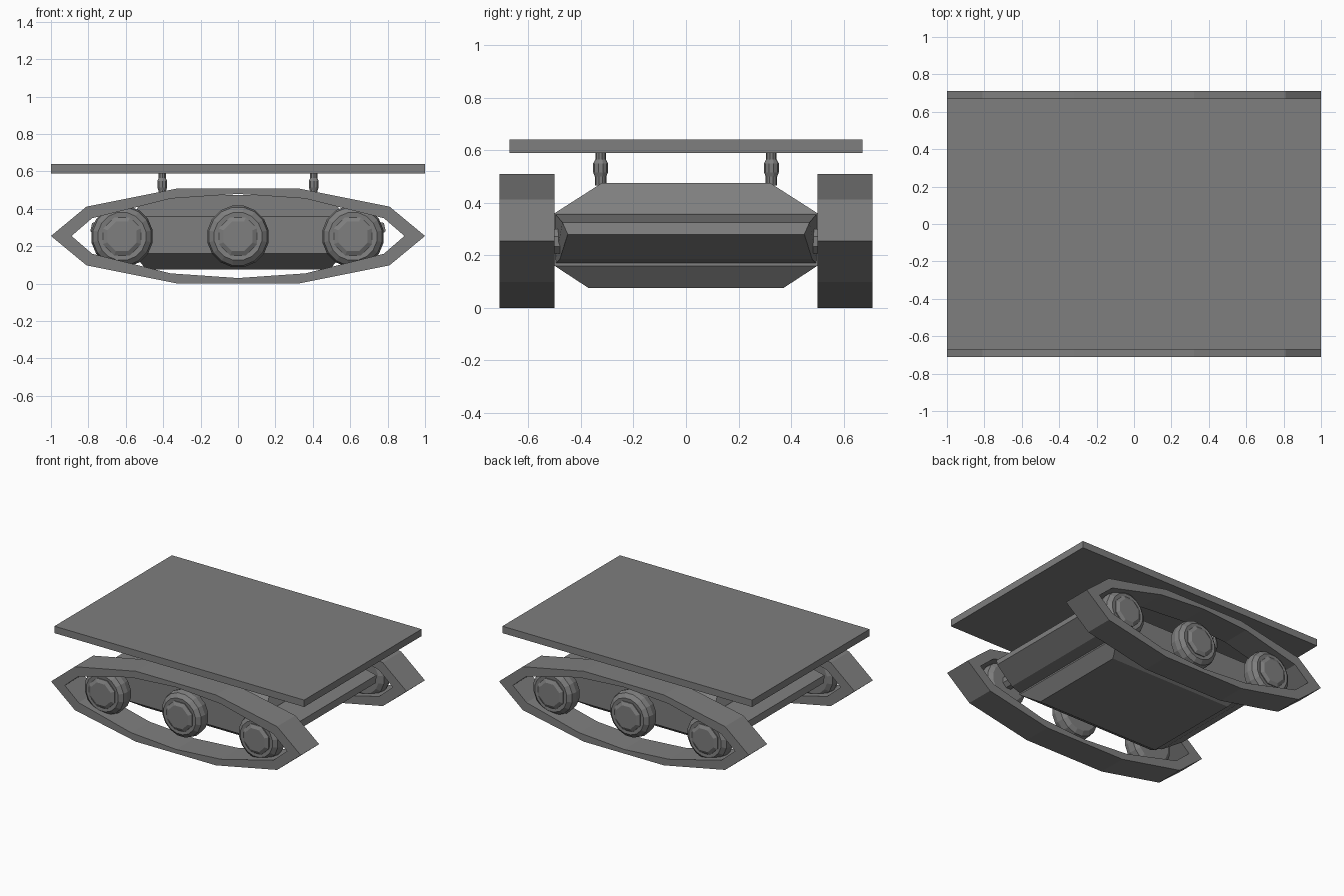
import bpy, bmesh, math
from mathutils import Vector

if "Cube" in bpy.data.objects:
    bpy.data.objects.remove(bpy.data.objects["Cube"])

# dark grey paint for every part
paint = bpy.data.materials.new("dark_grey")
paint.diffuse_color = (0.21, 0.21, 0.21, 1)
paint.use_nodes = True
paint.node_tree.nodes["Principled BSDF"].inputs["Base Color"].default_value = paint.diffuse_color


def make(name, bm):
    bmesh.ops.remove_doubles(bm, verts=bm.verts, dist=1e-5)
    bmesh.ops.recalc_face_normals(bm, faces=bm.faces)
    me = bpy.data.meshes.new(name)
    bm.to_mesh(me)
    bm.free()
    me.materials.append(paint)
    ob = bpy.data.objects.new(name, me)
    bpy.context.collection.objects.link(ob)
    return ob


def loft(name, rings, closed=False):
    """Skin a list of point rings; cap the ends, or join last to first."""
    bm = bmesh.new()
    vs = [[bm.verts.new(p) for p in r] for r in rings]
    n = len(vs[0])
    for a, b in zip(vs, vs[1:] + (vs[:1] if closed else [])):
        for i in range(n):
            j = (i + 1) % n
            bm.faces.new((a[i], a[j], b[j], b[i]))
    if not closed:
        bm.faces.new(vs[0])
        bm.faces.new(vs[-1])
    return make(name, bm)


def rect(hx, hy, z):
    return [(-hx, -hy, z), (hx, -hy, z), (hx, hy, z), (-hx, hy, z)]


def lathe(name, profile, sides, origin, along_y=0):
    """Turn (radius, height) pairs about z, or about y with direction along_y."""
    rings = []
    for r, h in profile:
        ring = []
        for k in range(sides):
            a = 2 * math.pi * (k + 0.5) / sides
            c, s = r * math.cos(a), r * math.sin(a)
            p = Vector((c, h * along_y, s)) if along_y else Vector((c, s, h))
            ring.append(p + Vector(origin))
        rings.append(ring)
    return loft(name, rings)


# flat deck
loft("deck", [rect(1, 0.672, 0.59), rect(1, 0.672, 0.64)])

# turned posts carrying the deck
post = [(0.022, 0.465), (0.022, 0.50), (0.028, 0.515), (0.028, 0.55), (0.02, 0.565), (0.02, 0.595)]
for sx in (-1, 1):
    for sy in (-1, 1):
        lathe("deck_post", post, 10, (0.405 * sx, 0.325 * sy, 0))

# chamfered hull
loft("hull", [rect(0.49, 0.37, 0.075), rect(0.56, 0.5, 0.16),
              rect(0.56, 0.5, 0.36), rect(0.5, 0.32, 0.475)])

# undercut end boxes
for s in (-1, 1):
    prof = [(0.53, 0.36, 0.5), (0.78, 0.325, 0.47), (0.79, 0.28, 0.45), (0.64, 0.185, 0.48), (0.53, 0.165, 0.5)]
    loft("hull_end", [[(s * x, side * y, z) for x, z, y in prof] for side in (-1, 1)])

# track belts: outer and inner half outlines mirrored about the mid height
MID = 0.255
outer = [(-1, 0), (-0.81, 0.157), (-0.32, 0.255), (0, 0.255), (0.32, 0.255), (0.81, 0.157)]
inner = [(-0.89, 0), (-0.78, 0.095), (-0.36, 0.2), (0, 0.225), (0.36, 0.2), (0.78, 0.095)]


def full(half):
    return half + [(-x, -z) for x, z in half]


for s in (-1, 1):
    rings = []
    for (xo, zo), (xi, zi) in zip(full(outer), full(inner)):
        rings.append([(xo, s * 0.71, MID + zo), (xo, s * 0.5, MID + zo),
                      (xi, s * 0.5, MID + zi), (xi, s * 0.71, MID + zi)])
    loft("track", rings, closed=True)

# road wheels with rounded rims, octagonal hub caps and axles
wheel = [(0.13, 0.545), (0.16, 0.565), (0.167, 0.61), (0.158, 0.645), (0.13, 0.668), (0.1, 0.665)]
hub = [(0.11, 0.63), (0.11, 0.672), (0.085, 0.685)]
for s in (-1, 1):
    for x in (-0.62, 0, 0.615):
        lathe("road_wheel", wheel, 16, (x, 0, 0.253), s)
        lathe("hub_cap", hub, 8, (x, 0, 0.253), s)
        lathe("axle", [(0.05, 0.45), (0.05, 0.55)], 8, (x, 0, 0.253), s)
